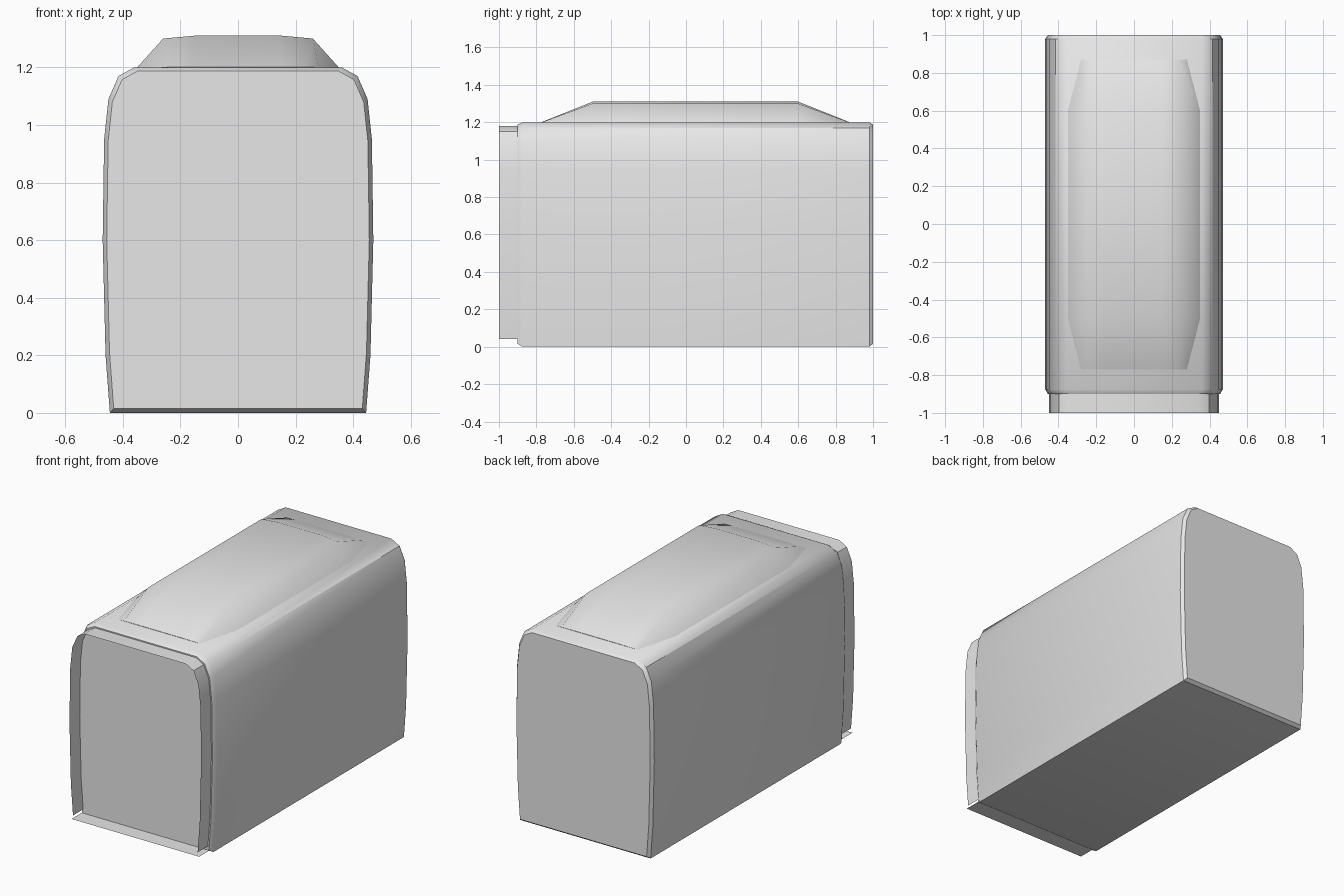
import bpy
import math

cube = bpy.data.objects.get("Cube")
if cube:
    bpy.data.objects.remove(cube, do_unlink=True)

grey = bpy.data.materials.new("light grey")
grey.use_nodes = True
grey.diffuse_color = (0.8, 0.8, 0.8, 1)
grey.node_tree.nodes["Principled BSDF"].inputs["Base Color"].default_value = (0.8, 0.8, 0.8, 1)


def mirrored(half):
    """Complete a right-hand half outline, listed from bottom to top."""
    return half + [(-x, z) for x, z in reversed(half)]


def inset(half, side, low, high):
    """Shrink a half outline to the given side factor and height range."""
    top = max(z for x, z in half)
    return [(x * side, low + z / top * (high - low)) for x, z in half]


def loft(name, sections, closed=True, caps=True):
    """Skin a list of (y, outline) sections."""
    n = len(sections[0][1])
    verts = [(x, y, z) for y, outline in sections for x, z in outline]
    faces = []
    for s in range(len(sections) - 1):
        for i in range(n if closed else n - 1):
            j = (i + 1) % n
            a, b = s * n, (s + 1) * n
            faces.append((a + i, a + j, b + j, b + i))
    if caps:
        faces.append(tuple(reversed(range(n))))
        faces.append(tuple(range(len(verts) - n, len(verts))))
    mesh = bpy.data.meshes.new(name)
    mesh.from_pydata(verts, [], faces)
    mesh.materials.append(grey)
    obj = bpy.data.objects.new(name, mesh)
    bpy.context.collection.objects.link(obj)
    bpy.ops.object.select_all(action="DESELECT")
    obj.select_set(True)
    bpy.context.view_layer.objects.active = obj
    bpy.ops.object.mode_set(mode="EDIT")
    bpy.ops.mesh.select_all(action="SELECT")
    bpy.ops.mesh.normals_make_consistent(inside=False)
    bpy.ops.object.mode_set(mode="OBJECT")
    bpy.ops.object.shade_smooth_by_angle(angle=math.radians(35))
    return obj


# Carriage body: bowed sides, rounded roof edges, chamfered ends
half = [(0.445, 0), (0.46, 0.2), (0.47, 0.6), (0.465, 0.95),
        (0.45, 1.09), (0.415, 1.17), (0.36, 1.2)]
full = mirrored(half)
end = mirrored(inset(half, 0.97, 0.015, 1.187))
loft("carriage_body", [(-0.9, end), (-0.875, full), (0.98, full), (1.0, end)])

# Open connecting collar at the front, with a separate floor
arch = mirrored(inset(half, 0.955, 0.04, 1.18))
loft("front_collar", [(-1.0, arch), (-0.89, arch)], closed=False, caps=False)
floor = [(-0.435, 0.016), (0.435, 0.016)]
loft("collar_floor", [(-1.0, floor), (-0.89, floor)], closed=False, caps=False)

# Roof pod tapering down to the roof at both ends
pod = mirrored([(0.35, 1.19), (0.35, 1.2), (0.26, 1.3), (0.15, 1.31)])
tip = mirrored([(0.28, 1.19), (0.28, 1.2), (0.24, 1.201), (0.15, 1.202)])
loft("roof_pod", [(-0.77, tip), (-0.5, pod), (0.6, pod), (0.87, tip)])
